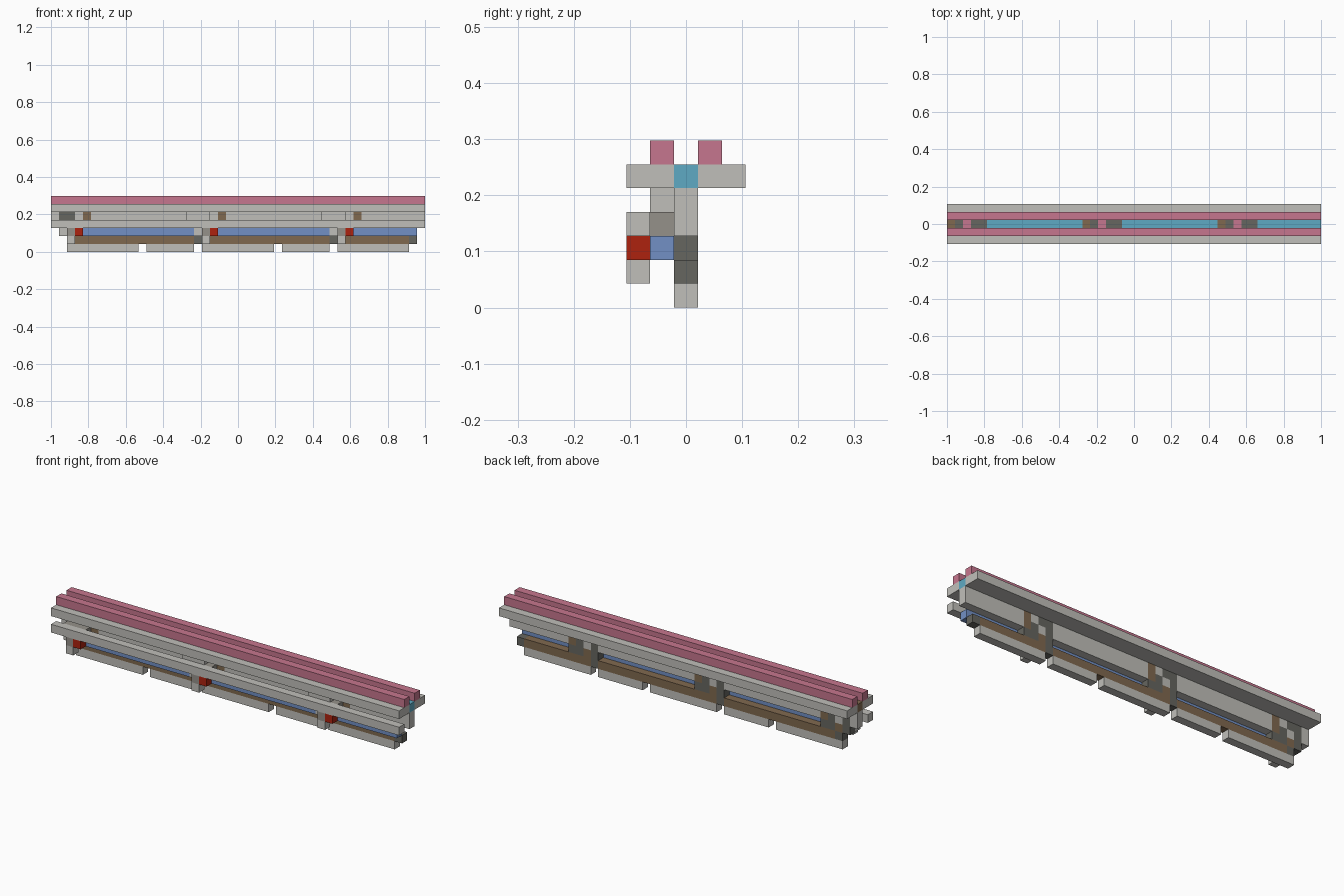
import bpy
import bmesh

cube = bpy.data.objects.get("Cube")
if cube:
    bpy.data.objects.remove(cube)

U = 2 / 47  # one block


def material(name, hexcode):
    def lin(c):
        c /= 255
        return c / 12.92 if c <= 0.04045 else ((c + 0.055) / 1.055) ** 2.4
    rgb = [lin(int(hexcode[k:k + 2], 16)) for k in (0, 2, 4)]
    m = bpy.data.materials.new(name)
    m.use_nodes = True
    m.diffuse_color = (*rgb, 1)
    m.node_tree.nodes["Principled BSDF"].inputs["Base Color"].default_value = (*rgb, 1)
    return m


grey = material("light_grey", "c0bfba")
mid = material("mid_grey", "95918a")
dark = material("dark_grey", "666660")
pink = material("pink", "c6768e")
cyan = material("cyan", "5eaac3")
blue = material("blue", "7290c5")
red = material("red", "ad220f")
brown = material("brown", "80694f")


def box(name, mat, xs, ys, zs):
    """Box spanning block indices [start, end) on each axis."""
    bm = bmesh.new()
    bmesh.ops.create_cube(bm, size=1)
    spans = (xs, ys, zs)
    offset = (-23.5, -2.5, 0)
    for v in bm.verts:
        for a in range(3):
            lo, hi = spans[a]
            v.co[a] = ((lo if v.co[a] < 0 else hi) + offset[a]) * U
    mesh = bpy.data.meshes.new(name)
    bm.to_mesh(mesh)
    bm.free()
    mesh.materials.append(mat)
    ob = bpy.data.objects.new(name, mesh)
    bpy.context.collection.objects.link(ob)
    return ob


FULL = (0, 47)
MID = (2, 3)  # central row in depth

# Top rails and the slabs carrying them
for side, rail, slab in (("front", (1, 2), (0, 2)), ("back", (3, 4), (3, 5))):
    box(side + "_top_rail", pink, FULL, rail, (6, 7))
    box(side + "_slab", grey, FULL, slab, (5, 6))

# Front beam
box("front_beam", grey, FULL, (0, 1), (3, 4))
box("wall_end", grey, (0, 1), MID, (3, 5))

# Three repeating bays
for n in range(3):
    s = 17 * n
    end = min(s + 18, 47)
    blue_end = min(s + 18, 46)

    # Coloured strip in the groove between the rails
    for name, mat, a, b in (("groove_brown", brown, 0, 1), ("groove_dark", dark, 1, 2),
                            ("groove_pink", pink, 2, 3), ("groove_catch", dark, 3, 5)):
        box(name, mat, (s + a, s + b), MID, (5, 6))
    box("groove_strip", cyan, (s + 5, min(s + 17, 47)), MID, (5, 6))

    # Wall and blue bar between columns
    box("wall_panel", grey, (s + 5, end), MID, (3, 5))
    box("blue_bar", blue, (s + 4, blue_end), (1, 2), (2, 3))

    # Column: dark blocks with stepped light and brown blocks
    accents = {(4, 4): brown, (3, 4): grey, (4, 3): brown, (2, 3): grey, (2, 2): brown}
    for i in range(1, 5):
        for k in range(2, 5):
            box("column_block", accents.get((i, k), dark), (s + i, s + i + 1), MID, (k, k + 1))

    # Latch parts in front of the column
    box("latch_bridge", mid, (s + 1, s + 4), (1, 2), (3, 4))
    box("latch_side", grey, (s + 1, s + 2), (1, 2), (2, 3))
    box("latch_pivot", mid, (s + 2, s + 3), (0, 2), (2, 3))
    box("latch_foot", grey, (s + 2, s + 3), (0, 1), (1, 2))
    box("latch_button", red, (s + 3, s + 4), (0, 1), (2, 3))
    if n:
        box("latch_cover", grey, (s, s + 3), (1, 2), (4, 5))

# Brown lower rail with dark joints
start = 2
for joint in (2, 18, 35, 45):
    if joint > start:
        box("lower_rail", brown, (start, joint), MID, (1, 2))
    box("lower_rail_joint", dark, (joint, joint + 1), MID, (1, 2))
    start = joint + 1

# Bottom runners
for a, b in ((2, 11), (12, 18), (19, 28), (29, 35), (36, 45)):
    box("runner", grey, (a, b), MID, (0, 1))
